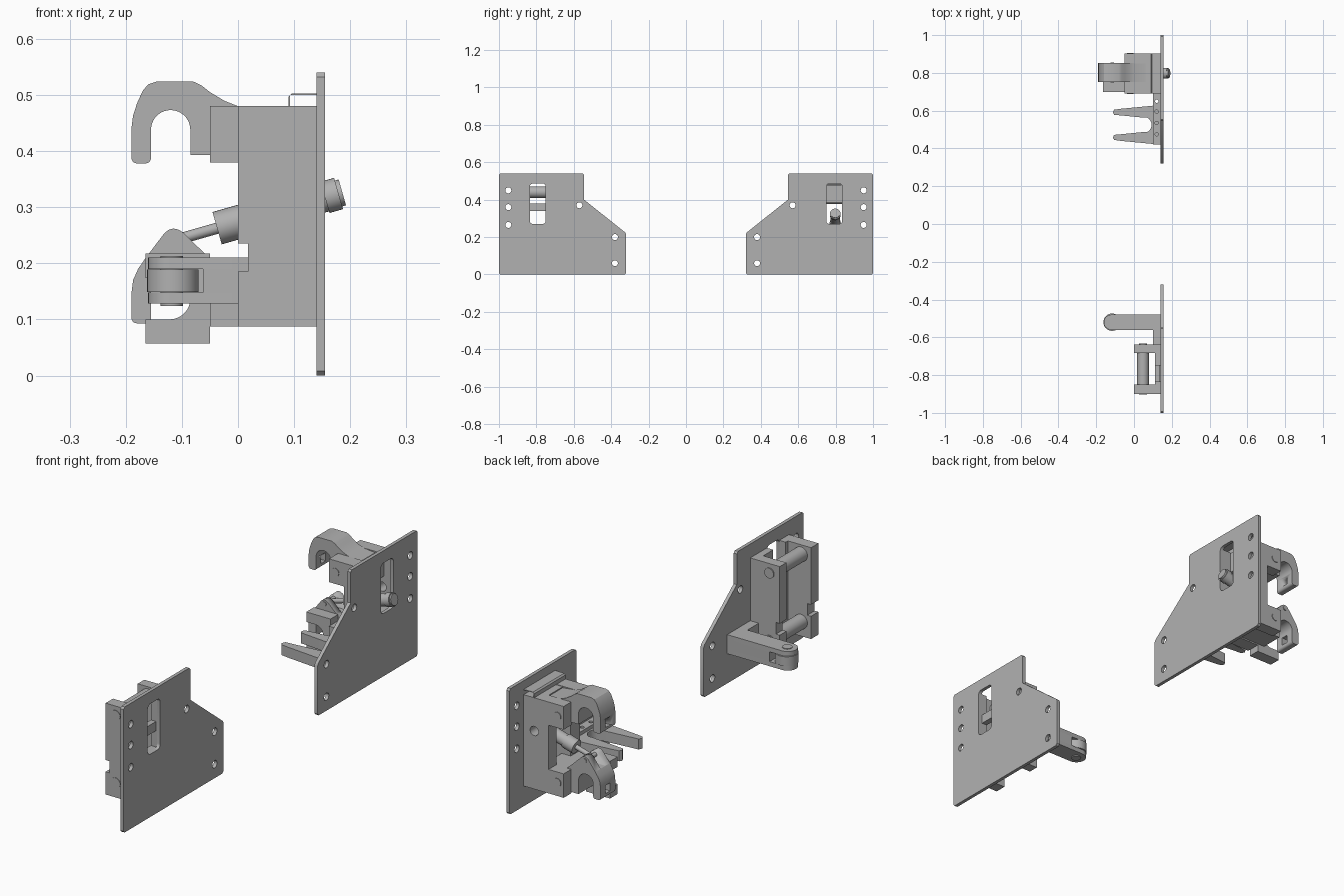
import bpy, bmesh, math
from mathutils import Matrix, Vector

if "Cube" in bpy.data.objects:
    bpy.data.objects.remove(bpy.data.objects["Cube"])

AXES = {'x': ((0, 1, 0), (0, 0, 1), (1, 0, 0)),
        'y': ((1, 0, 0), (0, 0, 1), (0, -1, 0)),
        'z': ((1, 0, 0), (0, 1, 0), (0, 0, 1))}
# mid-grey steel
steel = bpy.data.materials.new("steel")
steel.diffuse_color = (.44, .44, .44, 1)
steel.use_nodes = True
steel.node_tree.nodes["Principled BSDF"].inputs["Base Color"].default_value = steel.diffuse_color


def finish(name, mesh, mat=None):
    bm = bmesh.new()
    bm.from_mesh(mesh)
    if mat:
        bm.transform(mat)
    bmesh.ops.remove_doubles(bm, verts=bm.verts, dist=1e-5)
    bmesh.ops.recalc_face_normals(bm, faces=bm.faces)
    for f in bm.faces:
        f.smooth = True
    for e in bm.edges:
        e.smooth = e.calc_face_angle(3.0) < math.radians(30)
    out = bpy.data.meshes.new(name)
    bm.to_mesh(out)
    bm.free()
    out.materials.append(steel)
    ob = bpy.data.objects.new(name, out)
    bpy.context.collection.objects.link(ob)
    return ob


def profile(name, loops, axis, a, b):
    """Extrude an outline (plus holes) between a and b along an axis."""
    cu = bpy.data.curves.new(name, 'CURVE')
    cu.dimensions = '2D'
    cu.fill_mode = 'BOTH'
    cu.extrude = abs(b - a) / 2
    for pts in loops:
        s = cu.splines.new('POLY')
        s.points.add(len(pts) - 1)
        for p, q in zip(s.points, pts):
            p.co = (q[0], q[1], 0, 1)
        s.use_cyclic_u = True
    tmp = bpy.data.objects.new("tmp", cu)
    bpy.context.collection.objects.link(tmp)
    mesh = bpy.data.meshes.new_from_object(tmp.evaluated_get(bpy.context.evaluated_depsgraph_get()))
    bpy.data.objects.remove(tmp)
    m = Matrix(AXES[axis]).transposed().to_4x4()
    m.translation = Vector([(a + b) / 2 if c == axis else 0 for c in 'xyz'])
    return finish(name, mesh, m)


def arc(cx, cy, r, a0=0, a1=360, n=24):
    k = n if a1 - a0 == 360 else n + 1
    return [(cx + r * math.cos(math.radians(a0 + (a1 - a0) * i / n)),
             cy + r * math.sin(math.radians(a0 + (a1 - a0) * i / n))) for i in range(k)]


def rrect(x0, y0, x1, y1, r):
    return (arc(x1 - r, y1 - r, r, 0, 90, 6) + arc(x0 + r, y1 - r, r, 90, 180, 6)
            + arc(x0 + r, y0 + r, r, 180, 270, 6) + arc(x1 - r, y0 + r, r, 270, 359.9, 6))


def box(name, x0, x1, y0, y1, z0, z1):
    return profile(name, [[(x0, y0), (x1, y0), (x1, y1), (x0, y1)]], 'z', z0, z1)


def rod(name, p, q, r, n=32):
    p, q = Vector(p), Vector(q)
    bm = bmesh.new()
    rot = (q - p).to_track_quat('Z', 'Y').to_matrix().to_4x4()
    bmesh.ops.create_cone(bm, cap_ends=True, segments=n, radius1=r, radius2=r, depth=(q - p).length,
                          matrix=Matrix.Translation((p + q) / 2) @ rot)
    mesh = bpy.data.meshes.new(name)
    bm.to_mesh(mesh)
    bm.free()
    return finish(name, mesh)


def cut_box(ob, *dims):
    cut = box("window_cutter", *dims)
    cut.hide_render = True
    mod = ob.modifiers.new("window", 'BOOLEAN')
    mod.object = cut
    mod.solver = 'EXACT'
    mesh = bpy.data.meshes.new_from_object(ob.evaluated_get(bpy.context.evaluated_depsgraph_get()))
    ob.modifiers.clear()
    ob.data = mesh
    bpy.data.objects.remove(cut)


# mirrored mounting plates with bolt holes and a slot
for s, side in ((-1, "receiver"), (1, "latch")):
    outline = [(.328, 0), (.992, 0), (1, .008), (1, .532), (.992, .54), (.553, .54), (.545, .532),
               (.545, .40), (.325, .225), (.32, .215), (.32, .008)]
    holes = [arc(y, z, .016) for y, z in ((.95, .45), (.95, .36), (.95, .265), (.57, .37), (.38, .20), (.38, .06))]
    loops = [outline] + holes + [rrect(.75, .27, .835, .487, .018)]
    profile(side + "_plate", [[(s * y, z) for y, z in l] for l in loops], 'x', .14, .155)

# receiver: two notched side bars, rollers and slotted backing
bar = [(0, .087), (.14, .087), (.14, .48), (0, .48), (0, .235), (.018, .235), (.018, .185), (0, .185)]
for y0, y1 in ((-.9, -.85), (-.682, -.637)):
    profile("receiver_side_bar", [bar], 'y', y0, y1)
for z in (.44, .15):
    rod("receiver_roller", (.048, -.85, z), (.048, -.682, z), .031)
    rod("receiver_pin", (.048, -.902, z), (.048, -.632, z), .022)
for y0, y1 in ((-.85, -.835), (-.75, -.682)):
    box("receiver_backing_side", .11, .14, y0, y1, .087, .48)
box("receiver_backing_lower", .11, .14, -.835, -.75, .087, .27)
box("receiver_cross_bar", .11, .135, -.85, -.682, .34, .38)

# receiver guide arm with a fork-end roller
box("guide_arm_base", .10, .14, -.637, -.56, .128, .21)
tongue = arc(-.12, -.52, .04, 90, 270, 16) + [(.14, -.56), (.14, -.48)]
for z0, z1 in ((.128, .148), (.19, .21)):
    profile("guide_arm_cheek", [tongue], 'z', z0, z1)
box("guide_arm_core", -.062, .14, -.56, -.48, .148, .19)
rod("guide_roller", (-.116, -.52, .149), (-.116, -.52, .189), .046)
rod("guide_roller_pin", (-.118, -.52, .124), (-.118, -.52, .213), .02)

# latch: two C-shaped side walls with a pivot hole, core and backing
wall = [(-.05, .087), (.14, .087), (.14, .48), (-.05, .48), (-.05, .38), (.022, .38), (.022, .19), (-.05, .19)]
for y0, y1 in ((.69, .752), (.85, .903)):
    profile("latch_side_wall", [wall, arc(.09, .337, .02)], 'y', y0, y1)
box("latch_upper_core", .06, .10, .752, .85, .385, .478)
box("latch_backing_lower", .10, .14, .752, .85, .087, .265)
# thin folded cover above the latch
profile("latch_top_cover", [[(.09, .48), (.093, .48), (.093, .5), (.14, .5), (.14, .503), (.096, .503),
                             (.09, .497)]], 'y', .69, .903)

# upper hook with rounded crown, lower hook with a pointed lug
crown = [(-.05, .393), (.065, .393), (.065, .473), (0, .48), (-.025, .49), (-.05, .505), (-.065, .517), (-.08, .524),
         (-.145, .524), (-.16, .519), (-.17, .507), (-.18, .485), (-.187, .463), (-.19, .44)]
peak = [(-.05, .378), (.065, .378), (.065, .475), (-.03, .475), (-.06, .503), (-.098, .54), (-.106, .545),
        (-.115, .547), (-.123, .545), (-.131, .539), (-.165, .494), (-.178, .475), (-.187, .455), (-.19, .43)]
tip = (arc(-.18, .388, .01, 180, 270, 5) + arc(-.165, .388, .01, 270, 360, 5)
       + arc(-.12, .438, .035, 0, 180, 20)[::-1])
for dz, top, side in ((0, crown, "upper"), (-.285, peak, "lower")):
    hook = top + tip + [(-.085, top[0][1])]
    ob = profile(side + "_hook", [[(x, z + dz) for x, z in hook]], 'y', .752, .852)
    cut_box(ob, -.21, -.14, .787, .817, .395 + dz, .43 + dz)
    if side == "lower":
        cut_box(ob, -.18, -.03, .782, .816, .21, .28)
    rod(side + "_hook_pivot", (-.02, .688, .43 + dz), (-.02, .906, .43 + dz), .018)

# stop block with a rounded slot, beside the lower hook
profile("stop_block", [[(-.165, .057), (-.05, .057), (-.05, .217), (-.165, .217), (-.165, .174)]
                       + arc(-.122, .137, .037, -90, 90, 16)[::-1] + [(-.165, .10)]], 'y', .70, .752)

# link pin and the tilted actuator
rod("link_pin", (-.115, .75, .245), (-.115, .855, .245), .009)


def along(t):
    return (-.018 + t * .962, .798, .268 + t * .275)


for name, t0, t1, r in (("actuator_rod", -.10, 0, .010), ("actuator_front_cap", -.02, .03, .030),
                        ("actuator_body", .02, .19, .026), ("actuator_rear_cap", .18, .205, .029),
                        ("actuator_end_plug", .20, .212, .024)):
    rod(name, along(t0), along(t1), r)

# guide fork that receives the roller, with its drilled mounting strip
half = [(.14, .42), (-.07, .44), (-.105, .445), (-.112, .457), (-.105, .472), (-.07, .475), (.05, .487)]
fork = half + arc(.05, .525, .043, -62, 62, 14) + [(x, 1.05 - y) for x, y in half[::-1]]
profile("guide_fork", [fork], 'z', .145, .19)
profile("fork_mount_strip", [[(.10, .42), (.14, .42), (.14, .69), (.10, .69)]]
        + [arc(.12, y, .009, n=16) for y in (.475, .535, .595, .65)], 'z', .128, .205)
